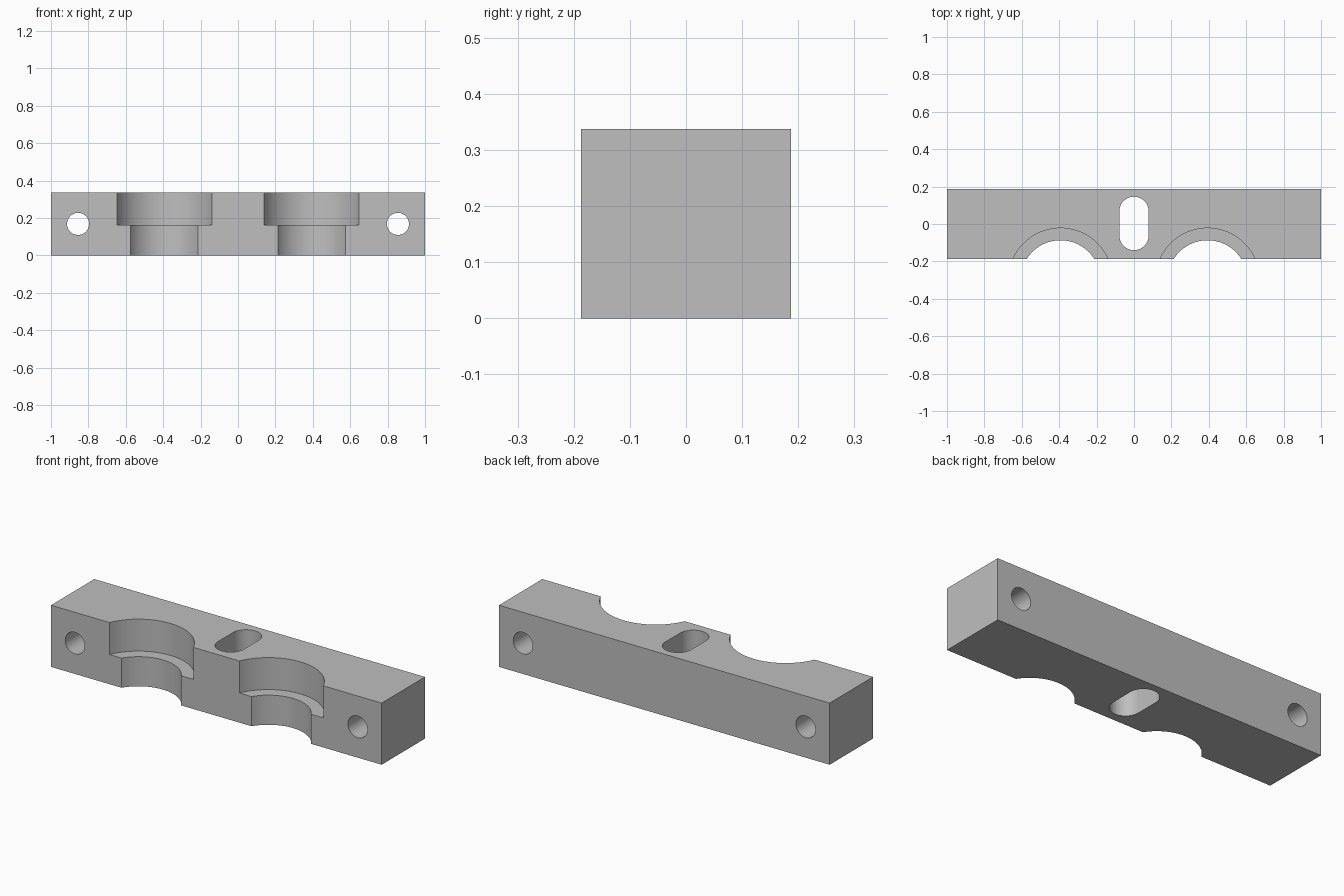
import bpy
import bmesh
import math
from mathutils import Matrix, Vector

if "Cube" in bpy.data.objects:
    bpy.data.objects.remove(bpy.data.objects["Cube"], do_unlink=True)

LENGTH, DEPTH, HEIGHT = 2.0, 0.374, 0.337

grey = bpy.data.materials.new("plain grey")
grey.use_nodes = True
colour = (0.52, 0.52, 0.52, 1)
grey.diffuse_color = colour
grey.node_tree.nodes["Principled BSDF"].inputs["Base Color"].default_value = colour


def make_object(name, bm):
    mesh = bpy.data.meshes.new(name)
    bmesh.ops.recalc_face_normals(bm, faces=bm.faces)
    bm.to_mesh(mesh)
    bm.free()
    mesh.materials.append(grey)
    obj = bpy.data.objects.new(name, mesh)
    bpy.context.collection.objects.link(obj)
    return obj


def cylinder(name, radius, length, centre, along_y=False):
    bm = bmesh.new()
    turn = Matrix.Rotation(math.pi / 2, 4, "X") if along_y else Matrix()
    bmesh.ops.create_cone(bm, cap_ends=True, segments=96, radius1=radius, radius2=radius,
                          depth=length, matrix=Matrix.Translation(centre) @ turn)
    return make_object(name, bm)


def slot(name, radius, half_length, centre_y):
    # Rounded slot outline, extruded upwards
    bm = bmesh.new()
    steps = 32
    straight = half_length - radius
    verts = []
    for end in (1, -1):
        for i in range(steps + 1):
            a = math.pi * i / steps
            verts.append(bm.verts.new((end * radius * math.cos(a),
                                       centre_y + end * (straight + radius * math.sin(a)), -0.1)))
    face = bm.faces.new(verts)
    top = bmesh.ops.extrude_face_region(bm, geom=[face])["geom"]
    bmesh.ops.translate(bm, vec=Vector((0, 0, HEIGHT + 0.2)),
                        verts=[v for v in top if isinstance(v, bmesh.types.BMVert)])
    return make_object(name, bm)


# Main block
bm = bmesh.new()
bmesh.ops.create_cube(bm, size=1, matrix=Matrix.Translation((0, 0, HEIGHT / 2))
                      @ Matrix.Diagonal((LENGTH, DEPTH, HEIGHT, 1)))
block = make_object("clamp_block", bm)

# Stepped half-round seats and cross holes on both sides, slot in the middle
cutters = [slot("centre_slot_cutter", 0.078, 0.143, 0.003)]
for side, sign in (("left", 1), ("right", -1)):
    x = sign * 0.393
    cutters += [
        cylinder(side + "_wide_seat_cutter", 0.278, 0.4, (x, -0.3, 0.162 + 0.2)),
        cylinder(side + "_narrow_seat_cutter", 0.213, 1, (x, -0.3, 0.2)),
        cylinder(side + "_bolt_hole_cutter", 0.059, 1, (sign * 0.855, 0, HEIGHT / 2), True),
    ]

bpy.context.view_layer.objects.active = block
block.select_set(True)
for cutter in cutters:
    cut = block.modifiers.new(cutter.name, "BOOLEAN")
    cut.operation = "DIFFERENCE"
    cut.solver = "EXACT"
    cut.object = cutter
    bpy.ops.object.modifier_apply(modifier=cut.name)
for cutter in cutters:
    bpy.data.objects.remove(cutter, do_unlink=True)

bpy.ops.object.shade_smooth_by_angle(angle=math.radians(30))
